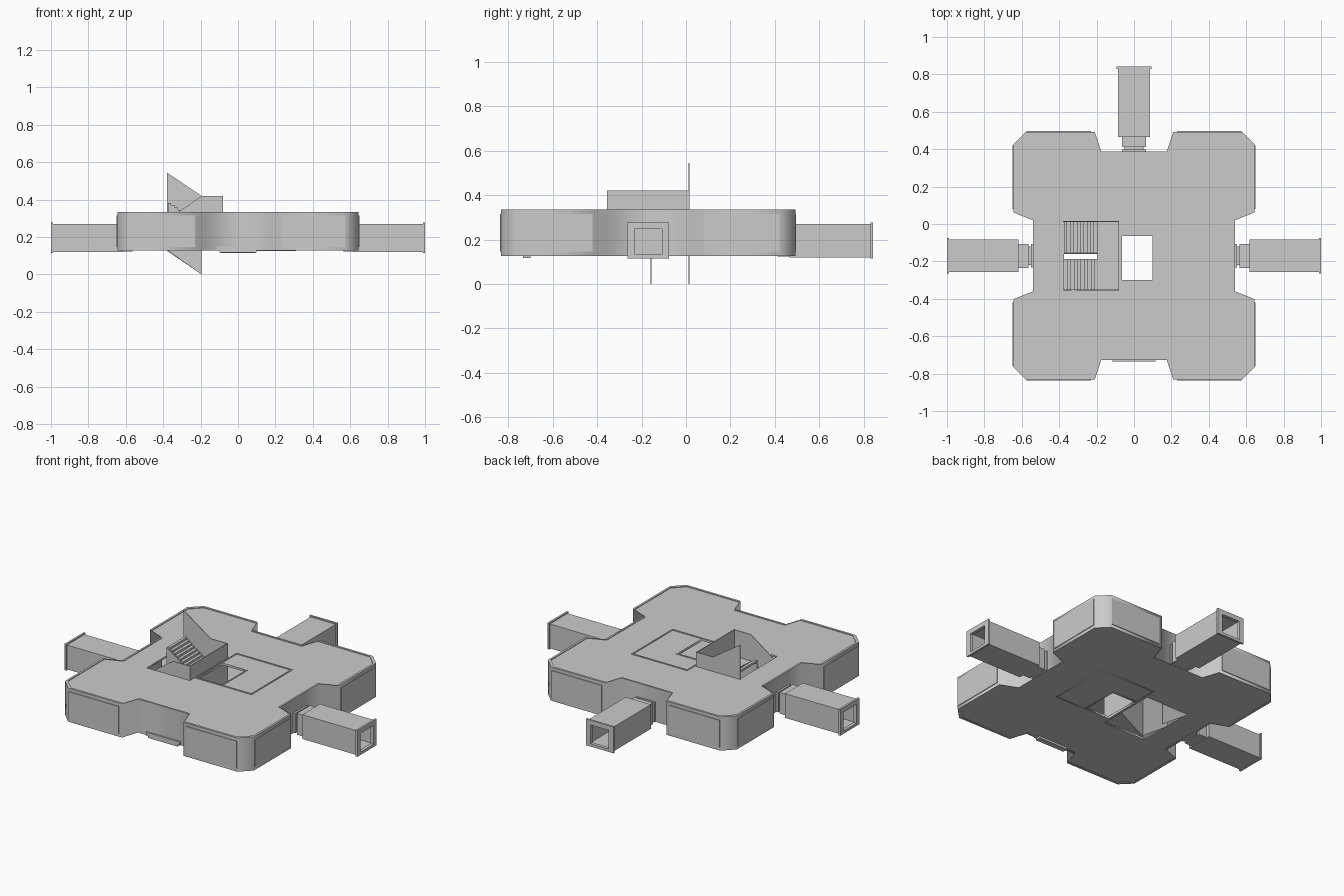
import bpy, bmesh, math
from mathutils import Matrix, Vector

if "Cube" in bpy.data.objects:
    bpy.data.objects.remove(bpy.data.objects["Cube"])

CY = -0.17  # plan centre of the main room


def add_mesh(name, bm):
    me = bpy.data.meshes.new(name)
    bmesh.ops.recalc_face_normals(bm, faces=bm.faces)
    bm.to_mesh(me)
    bm.free()
    ob = bpy.data.objects.new(name, me)
    bpy.context.collection.objects.link(ob)
    return ob


def box(name, x0, x1, y0, y1, z0, z1):
    bm = bmesh.new()
    bmesh.ops.create_cube(bm, size=1)
    for v in bm.verts:
        v.co = Vector(((x0 + x1) / 2 + v.co.x * (x1 - x0),
                       (y0 + y1) / 2 + v.co.y * (y1 - y0),
                       (z0 + z1) / 2 + v.co.z * (z1 - z0)))
    return add_mesh(name, bm)


def slab(name, loops, z0, z1):
    """Flat plate from closed outlines; inner outlines become holes."""
    cu = bpy.data.curves.new(name + "_outline", 'CURVE')
    cu.dimensions, cu.fill_mode, cu.extrude = '2D', 'BOTH', (z1 - z0) / 2
    for pts in loops:
        sp = cu.splines.new('POLY')
        sp.points.add(len(pts) - 1)
        for p, (x, y) in zip(sp.points, pts):
            p.co = (x, y, 0, 1)
        sp.use_cyclic_u = True
    tmp = bpy.data.objects.new("tmp", cu)
    bpy.context.collection.objects.link(tmp)
    dg = bpy.context.evaluated_depsgraph_get()
    me = bpy.data.meshes.new_from_object(tmp.evaluated_get(dg))
    bpy.data.objects.remove(tmp)
    me.transform(Matrix.Translation((0, 0, (z0 + z1) / 2)))
    bm = bmesh.new()
    bm.from_mesh(me)
    bmesh.ops.remove_doubles(bm, verts=bm.verts, dist=1e-5)
    return add_mesh(name, bm)


def rect(x0, x1, y0, y1):
    return [(x0, y0), (x1, y0), (x1, y1), (x0, y1)]


def xz_prism(name, pts, y0, y1):
    """Extrude a side profile along y."""
    bm = bmesh.new()
    f = bm.faces.new([bm.verts.new((x, y0, z)) for x, z in pts])
    r = bmesh.ops.extrude_face_region(bm, geom=[f])
    bmesh.ops.translate(bm, vec=(0, y1 - y0, 0),
                        verts=[g for g in r['geom'] if isinstance(g, bmesh.types.BMVert)])
    return add_mesh(name, bm)


# Room outline: one quadrant, mirrored into four lobes
quad = [(0.54, 0.19), (0.645, 0.232), (0.645, 0.595), (0.578, 0.662),
        (0.21, 0.662), (0.175, 0.557)]
half = quad + [(-x, y) for x, y in reversed(quad)]
plan = half + [(x, -y) for x, y in reversed(half)]


def outline(s=1.0):
    return [(x * s, y * s + CY) for x, y in plan]


stair_hole = rect(-0.375, -0.08, -0.355, 0.015)
shaft_hole = rect(-0.065, 0.1, -0.3, -0.065)

# Shell: walls, floor and roof
slab("outer_wall", [outline(), outline(0.98)], 0.127, 0.335)
slab("floor", [outline(0.981), stair_hole, shaft_hole], 0.13, 0.14)
slab("roof", [outline(0.981), stair_hole, shaft_hole], 0.321, 0.331)

# Thin frames round the openings, above and below
for tag, z0, z1 in (("roof", 0.331, 0.335), ("floor", 0.126, 0.13)):
    slab(tag + "_hatch_frame", [rect(-0.072, 0.31, -0.31, 0.09),
                                rect(-0.065, 0.302, -0.302, 0.082)], z0, z1)
    slab(tag + "_shaft_frame", [rect(-0.071, 0.107, -0.308, -0.055),
                                rect(-0.065, 0.1, -0.3, -0.065)], z0, z1 - 0.001)

# Framed panels on the flat side of every lobe
for sx in (-1, 1):
    for sy in (-1, 1):
        for axis in "xy":
            a0, a1 = (0.23, 0.575) if axis == "x" else (0.25, 0.59)
            bm = bmesh.new()
            d = 0.661 if axis == "x" else 0.644
            vs = []
            for a, z in ((a0, 0.147), (a1, 0.147), (a1, 0.315), (a0, 0.315)):
                p = (sx * a, sy * d + CY, z) if axis == "x" else (sx * d, sy * a + CY, z)
                vs.append(bm.verts.new(p))
            f = bm.faces.new(vs)
            out = Vector((0, sy, 0)) if axis == "x" else Vector((sx, 0, 0))
            r = bmesh.ops.extrude_face_region(bm, geom=[f])
            bmesh.ops.translate(bm, vec=out * 0.005,
                                verts=[g for g in r['geom'] if isinstance(g, bmesh.types.BMVert)])
            add_mesh("wall_panel", bm)


# Open-ended corridors, modelled along +x from the room centre
def ring(bm, x, w, z0, z1):
    return [bm.verts.new((x, y, z)) for y, z in ((-w, z0), (w, z0), (w, z1), (-w, z1))]


def corridor(name, angle, start, end):
    bm = bmesh.new()
    sections = [(start - 0.01, 0.063, 0.128, 0.25), (start + 0.012, 0.063, 0.128, 0.25),
                (start + 0.012, 0.05, 0.128, 0.24), (start + 0.025, 0.05, 0.128, 0.24),
                (start + 0.025, 0.064, 0.124, 0.255), (start + 0.078, 0.064, 0.124, 0.255),
                (start + 0.078, 0.086, 0.12, 0.27), (end - 0.012, 0.086, 0.12, 0.27),
                (end - 0.012, 0.094, 0.115, 0.277), (end, 0.094, 0.115, 0.277),
                (end, 0.062, 0.132, 0.248), (end - 0.02, 0.062, 0.132, 0.248),
                (end - 0.02, 0.076, 0.128, 0.262), (start + 0.085, 0.076, 0.128, 0.262)]
    rings = [ring(bm, *s) for s in sections]
    for a, b in zip(rings, rings[1:]):
        for i in range(4):
            j = (i + 1) % 4
            bm.faces.new((a[i], a[j], b[j], b[i]))
    bm.faces.new(rings[0])
    bm.faces.new(rings[-1])
    bm.transform(Matrix.Translation((0, CY, 0)) @ Matrix.Rotation(angle, 4, 'Z'))
    add_mesh(name, bm)


corridor("right_corridor", 0, 0.54, 1.0)
corridor("left_corridor", math.pi, 0.54, 1.0)
corridor("back_corridor", math.pi / 2, 0.557, 1.012)

# Closed doorway at the front
box("front_door", -0.115, 0.115, -0.735, -0.725, 0.128, 0.15)
box("front_sill", -0.1, 0.1, -0.734, -0.7, 0.117, 0.13)

# Staircase: two flights joined by a half landing
X0, X1, N = -0.375, -0.195, 10
run = (X1 - X0) / N


def flight(name, xa, xb, za, zb, y0, y1):
    pts, dx, dz = [(xa, za)], (xb - xa) / N, (zb - za) / N
    for i in range(N):
        pts += [(xa + i * dx, za + (i + 1) * dz), (xa + (i + 1) * dx, za + (i + 1) * dz)]
    pts.append((xb, zb - 0.014))
    xz_prism(name, pts, y0, y1)


flight("lower_flight", X0, X1, 0.135, 0.257, -0.352, -0.187)
flight("upper_flight", X1, X0, 0.257, 0.383, -0.155, 0.012)
box("landing", X1, -0.08, -0.355, 0.015, 0.247, 0.257)

# Solid balustrades round the stair
box("landing_wall", -0.084, -0.08, -0.355, 0.015, 0.13, 0.42)
for y in (-0.355, 0.011):
    box("landing_side_wall", X1, -0.08, y, y + 0.004, 0.247, 0.42)
xz_prism("upper_outer_wall", [(-0.38, 0.545), (X1, 0.42), (X1, 0.0), (-0.38, 0.127)], 0.011, 0.015)
xz_prism("upper_inner_wall", [(X0, 0.383), (X1, 0.257), (X1, 0.0), (X0, 0.127)], -0.16, -0.156)
xz_prism("lower_outer_wall", [(X0, 0.295), (X1, 0.42), (X1, 0.24), (X0, 0.13)], -0.355, -0.351)
xz_prism("lower_inner_wall", [(X0, 0.17), (X1, 0.295), (X1, 0.24), (X0, 0.13)], -0.19, -0.186)
